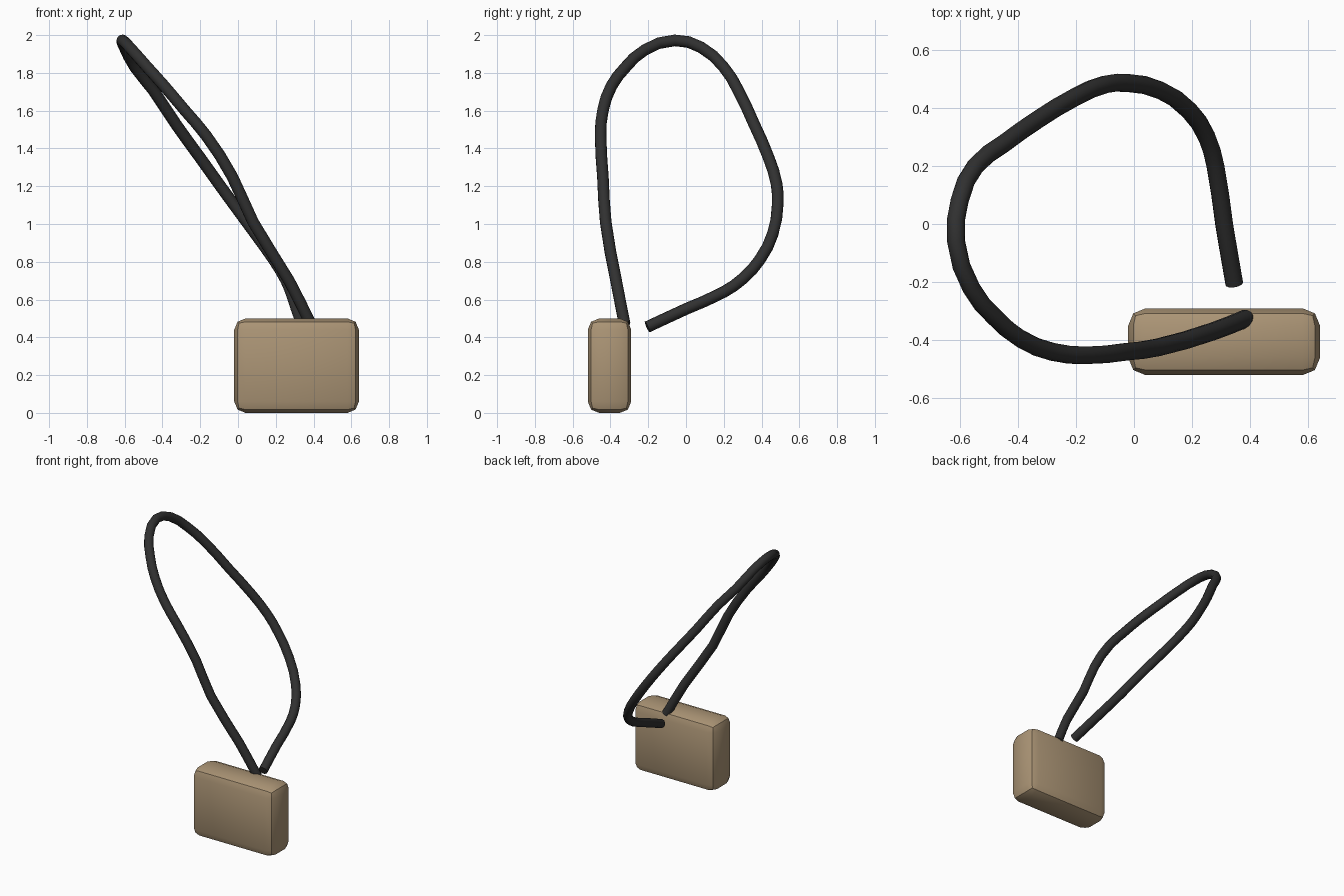
import bpy
from math import radians
from mathutils import Vector

default_cube = bpy.data.objects.get("Cube")
if default_cube:
    bpy.data.objects.remove(default_cube, do_unlink=True)


def make_material(name, color):
    mat = bpy.data.materials.new(name)
    mat.use_nodes = True
    mat.diffuse_color = color
    mat.node_tree.nodes["Principled BSDF"].inputs["Base Color"].default_value = color
    return mat


def select_only(obj):
    bpy.ops.object.select_all(action='DESELECT')
    obj.select_set(True)
    bpy.context.view_layer.objects.active = obj


# Rounded block
bpy.ops.mesh.primitive_cube_add(size=1, location=(0.31, -0.405, 0.25))
block = bpy.context.object
block.name = "block"
block.scale = (0.66, 0.23, 0.5)
bpy.ops.object.transform_apply(location=False, rotation=False, scale=True)
bevel = block.modifiers.new("rounded_edges", 'BEVEL')
bevel.width = 0.06
bevel.segments = 2
bpy.ops.object.modifier_apply(modifier=bevel.name)
bpy.ops.object.shade_smooth_by_angle(angle=radians(30))
block.data.materials.append(make_material("tan", (0.41, 0.30, 0.18, 1)))

# Cord path: from the block, up over the loop and down to the loose end
path = [
    (0.385, -0.325, 0.47), (0.27, -0.37, 0.7), (0.08, -0.425, 1.01),
    (-0.03, -0.44, 1.25), (-0.17, -0.452, 1.47), (-0.28, -0.44, 1.6),
    (-0.39, -0.395, 1.73), (-0.48, -0.32, 1.83), (-0.56, -0.22, 1.92),
    (-0.612, -0.06, 1.972), (-0.6, 0.08, 1.935), (-0.545, 0.2, 1.83),
    (-0.45, 0.275, 1.71), (-0.33, 0.36, 1.53), (-0.2, 0.438, 1.35),
    (-0.1, 0.48, 1.21), (-0.02, 0.485, 1.1), (0.09, 0.46, 0.95),
    (0.19, 0.39, 0.81), (0.25, 0.3, 0.71), (0.28, 0.2, 0.64),
    (0.31, 0.0, 0.55), (0.345, -0.205, 0.455),
]
curve = bpy.data.curves.new("cord_path", 'CURVE')
curve.dimensions = '3D'
curve.resolution_u = 2
curve.bevel_depth = 0.031
curve.bevel_resolution = 4
curve.use_fill_caps = True
spline = curve.splines.new('BEZIER')
spline.bezier_points.add(len(path) - 1)
for point, position in zip(spline.bezier_points, path):
    point.co = Vector(position)
    point.handle_left_type = point.handle_right_type = 'AUTO'

cord = bpy.data.objects.new("cord", curve)
bpy.context.collection.objects.link(cord)
select_only(cord)
bpy.context.view_layer.update()
bpy.ops.object.convert(target='MESH')
cord = bpy.context.object
cord.name = "cord"
bpy.ops.object.shade_smooth_by_angle(angle=radians(40))
cord.data.materials.clear()
cord.data.materials.append(make_material("black_cord", (0.03, 0.03, 0.03, 1)))
